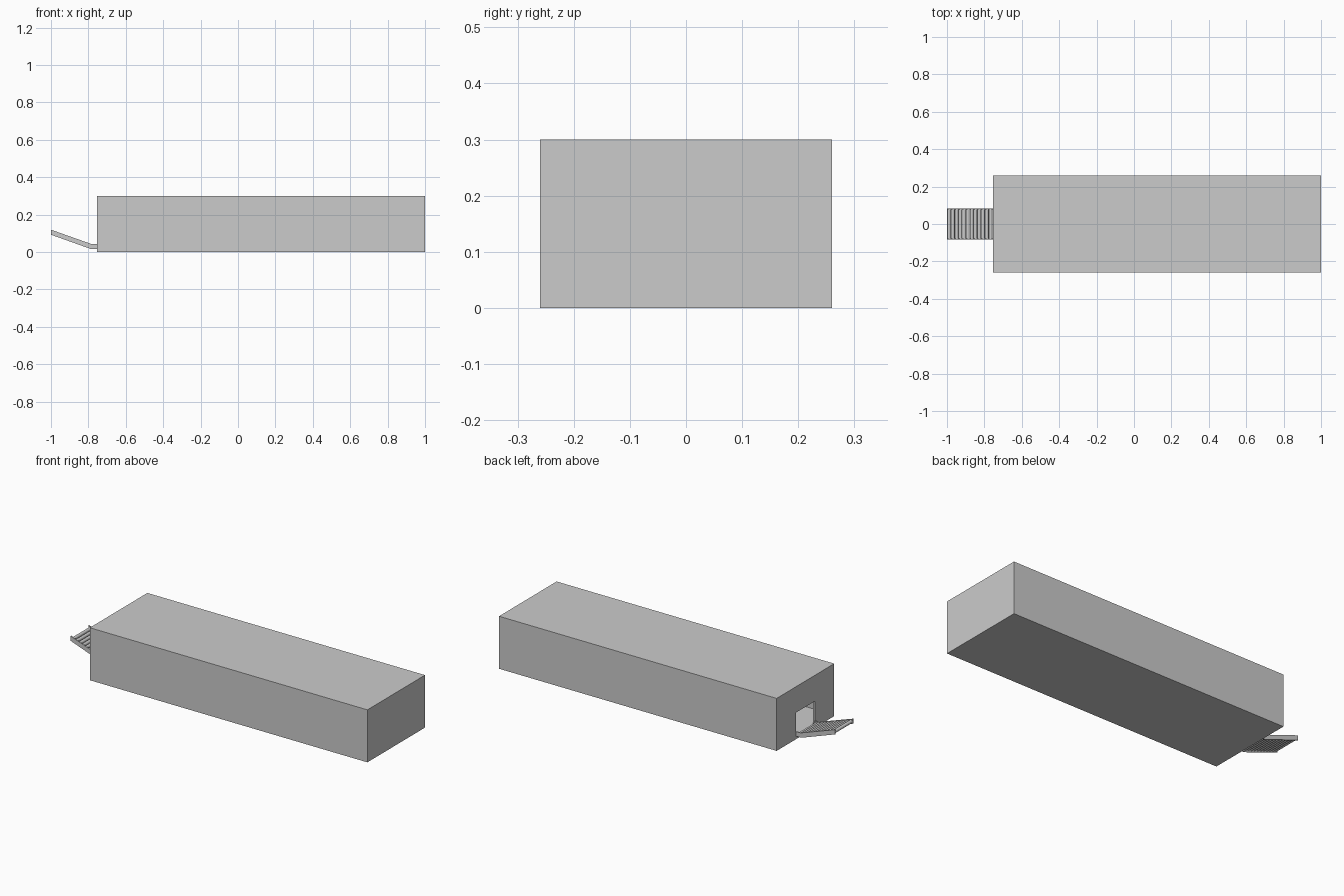
import bpy, bmesh, math
from mathutils import Matrix, Vector

if "Cube" in bpy.data.objects:
    bpy.data.objects.remove(bpy.data.objects["Cube"])

X0, X1, HALF_Y, TOP, WALL = -0.755, 1.0, 0.26, 0.30, 0.014
DOOR_Y, DOOR_Z = 0.087, 0.152
RAIL_Y, RAIL_T = 0.083, 0.006


def make_object(name, bm):
    bmesh.ops.recalc_face_normals(bm, faces=bm.faces)
    mesh = bpy.data.meshes.new(name)
    bm.to_mesh(mesh)
    bm.free()
    obj = bpy.data.objects.new(name, mesh)
    bpy.context.collection.objects.link(obj)
    return obj


def box(name, x, y, z):
    bm = bmesh.new()
    size = [b - a for a, b in (x, y, z)]
    mid = [(a + b) / 2 for a, b in (x, y, z)]
    bmesh.ops.create_cube(bm, size=1, matrix=Matrix.Translation(mid) @ Matrix.Diagonal((*size, 1)))
    return make_object(name, bm)


def cut(target, cutter):
    mod = target.modifiers.new("cut", 'BOOLEAN')
    mod.operation = 'DIFFERENCE'
    mod.solver = 'EXACT'
    mod.object = cutter
    cutter.hide_render = True
    cutter.hide_set(True)


def rail(name, y0, y1):
    # bent side profile extruded sideways
    profile = [(-1.0, 0.092), (-0.787, 0.016), (X0, 0.016),
               (X0, 0.042), (-0.782, 0.042), (-1.0, 0.119)]
    bm = bmesh.new()
    face = bm.faces.new([bm.verts.new((x, y0, z)) for x, z in profile])
    ext = bmesh.ops.extrude_face_region(bm, geom=[face])
    verts = [g for g in ext["geom"] if isinstance(g, bmesh.types.BMVert)]
    bmesh.ops.translate(bm, verts=verts, vec=(0, y1 - y0, 0))
    return make_object(name, bm)


# hollow housing with a low doorway in one end
housing = box("housing", (X0, X1), (-HALF_Y, HALF_Y), (0, TOP))
cut(housing, box("interior_cutter", (X0 + WALL, X1 - WALL),
                 (-HALF_Y + WALL, HALF_Y - WALL), (WALL, TOP - WALL)))
cut(housing, box("doorway_cutter", (X0 - 0.05, X0 + 0.05),
                 (-DOOR_Y, DOOR_Y), (WALL, DOOR_Z)))

# side rails of the sloping conveyor
rail("left_rail", RAIL_Y - RAIL_T, RAIL_Y)
rail("right_rail", -RAIL_Y, -RAIL_Y + RAIL_T)

# rollers between the rails, evenly spaced down the slope
start, end, count = Vector((-0.989, 0, 0.102)), Vector((-0.767, 0, 0.026)), 12
bm = bmesh.new()
for i in range(count):
    pos = start.lerp(end, i / (count - 1))
    bmesh.ops.create_cone(bm, cap_ends=True, segments=12, radius1=0.0098, radius2=0.0098,
                          depth=2 * (RAIL_Y - RAIL_T / 2),
                          matrix=Matrix.Translation(pos) @ Matrix.Rotation(math.pi / 2, 4, 'X'))
rollers = make_object("rollers", bm)
bpy.context.view_layer.objects.active = rollers
rollers.select_set(True)
bpy.ops.object.shade_smooth_by_angle(angle=math.radians(40))
